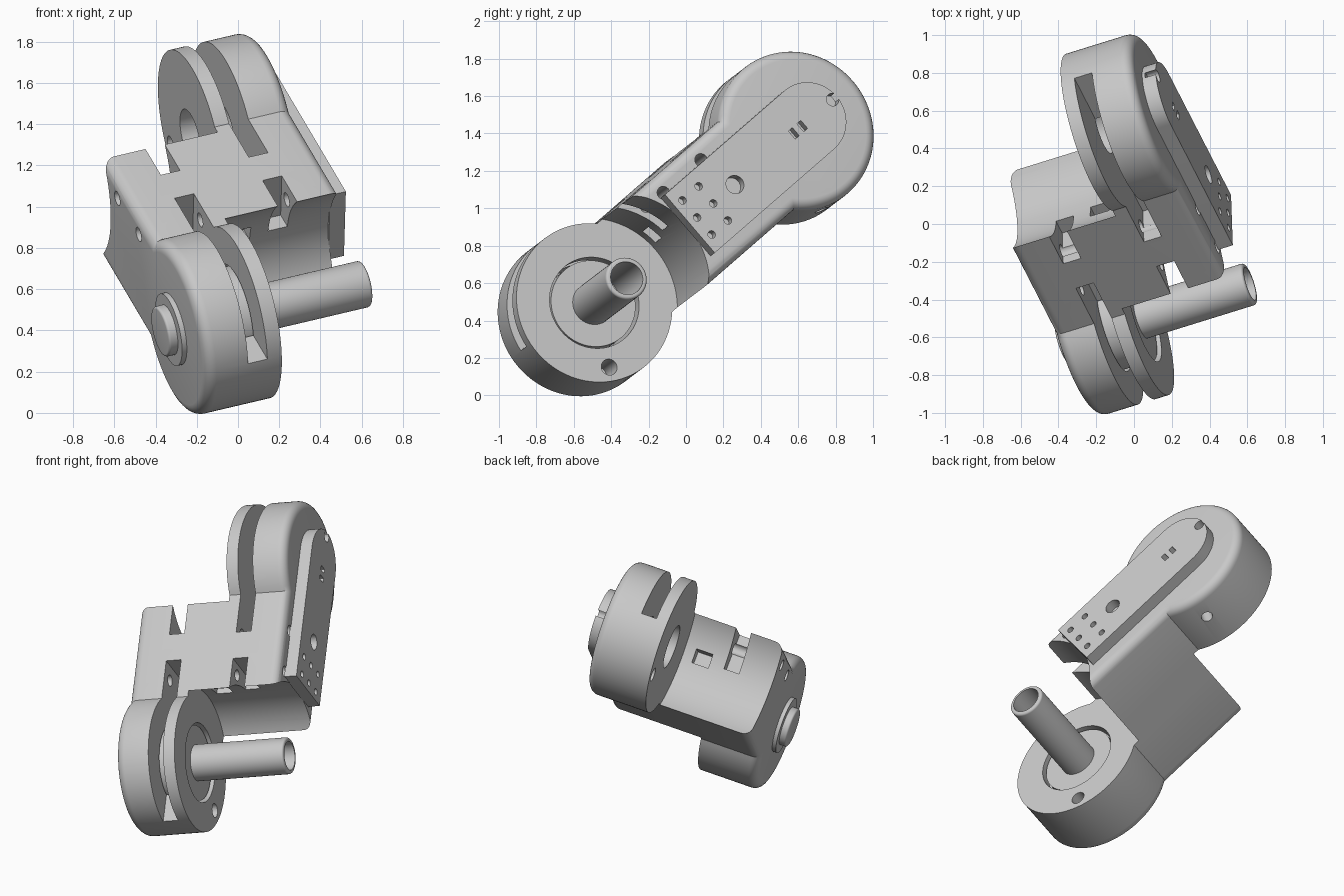
import bpy, bmesh
from math import sin, cos, pi, asin, radians
from mathutils import Matrix, Vector

cube = bpy.data.objects.get("Cube")
if cube:
    bpy.data.objects.remove(cube, do_unlink=True)

# One grey material
grey = bpy.data.materials.new("machined grey")
grey.use_nodes = True
TONE = (0.58, 0.58, 0.58, 1)
grey.diffuse_color = TONE
grey.node_tree.nodes["Principled BSDF"].inputs["Base Color"].default_value = TONE

# Local frame: x = joint axis, y = arm length, z = arm thickness
axis = Vector((0.932, 0.289, 0.219)).normalized()
along = Vector((-0.362, 0.705, 0.613))
thick = axis.cross(along).normalized()
along = thick.cross(axis)
PLACE = Matrix((axis, along, thick)).transposed().to_4x4()
PLACE.translation = (0.055, -0.49, 0.495)

SPAN, R, HALF, CLEAR = 1.305, 0.435, 0.31, 0.464
OUTER, LIP = -0.395, 0.2
# Half turn that maps the lower joint onto the upper joint
TURN = Matrix.Translation((LIP, SPAN, 0)) @ Matrix.Rotation(pi, 4, 'Z')


def finish(name, bm):
    bmesh.ops.recalc_face_normals(bm, faces=bm.faces)
    mesh = bpy.data.meshes.new(name)
    bm.to_mesh(mesh)
    bm.free()
    mesh.materials.append(grey)
    ob = bpy.data.objects.new(name, mesh)
    bpy.context.collection.objects.link(ob)
    return ob


def prism(name, outline, x0, x1, round_x=None, radius=0.0):
    """Extrude a (y, z) outline along x, optionally rounding the rim at round_x."""
    bm = bmesh.new()
    face = bm.faces.new([bm.verts.new((x0, y, z)) for y, z in outline])
    moved = bmesh.ops.extrude_face_region(bm, geom=[face])["geom"]
    for v in moved:
        if isinstance(v, bmesh.types.BMVert):
            v.co.x = x1
    if round_x is not None:
        rim = [e for e in bm.edges if all(abs(v.co.x - round_x) < 1e-5 for v in e.verts)]
        bmesh.ops.bevel(bm, geom=rim, offset=radius, segments=6, profile=0.5, affect='EDGES')
    return finish(name, bm)


def arc(y, z, r, start, end, n):
    return [(y + r * cos(start + (end - start) * i / n),
             z + r * sin(start + (end - start) * i / n)) for i in range(n + 1)]


def disc(name, y, z, r, x0, x1, n=48, round_x=None, radius=0.0):
    return prism(name, arc(y, z, r, 0, 2 * pi, n)[:-1], x0, x1, round_x, radius)


def box(name, x, y, z):
    return prism(name, [(y[0], z[0]), (y[1], z[0]), (y[1], z[1]), (y[0], z[1])], *x)


def turned(ob):
    ob.data.transform(TURN)
    return ob


def combine(ob, tool, op='DIFFERENCE'):
    tool.hide_render = True
    mod = ob.modifiers.new("cut", 'BOOLEAN')
    mod.operation, mod.solver, mod.object = op, 'EXACT', tool
    bpy.context.view_layer.objects.active = ob
    bpy.ops.object.modifier_apply(modifier=mod.name)
    bpy.data.objects.remove(tool, do_unlink=True)


# Housing: two round-ended arms, one turned against the other
a = asin(HALF / R)
side = arc(0, 0, R, a, 2 * pi - a, 72) + [(1.1, -HALF), (1.1, HALF)]
housing = prism("housing", side, OUTER, 0.19, OUTER, 0.055)
upper = turned(prism("upper_arm", side, OUTER, 0.19, OUTER, 0.055))
combine(housing, upper, 'UNION')

# Features repeated at both joints
for place in (lambda ob: ob, turned):
    # Curved clearance for the neighbouring link
    combine(housing, place(disc("clearance", 0, 0, CLEAR, 0, 1.0, 96)))
    # Clamp slot and screw pocket
    combine(housing, place(box("slot", (-0.175, -0.075), (-0.6, 0.57), (0.06, 0.6))))
    combine(housing, place(box("pocket", (-0.175, -0.075), (0.755, 1.1), (0.06, 0.6))))
    # Small window in the clearance wall
    combine(housing, place(box("window", (0.07, 0.18), (0.3, 0.54), (0.03, 0.12))))

# Clamp screw holes, right through
for y in (0.48, 0.766):
    combine(housing, disc("screw_hole", y, 0.215, 0.036, -0.6, 0.8, 24))

# Bores and dowel holes
combine(housing, disc("bearing_bore", 0, 0, 0.25, -0.33, 0.1, 64))
combine(housing, disc("upper_bore", SPAN, 0, 0.14, 0.1, 0.5, 48))
combine(housing, disc("lower_dowel", -0.175, -0.312, 0.044, -0.2, 0.1, 24))
combine(housing, disc("upper_dowel", SPAN + 0.25, -0.25, 0.044, 0.1, 0.35, 24))

# Radial hole under the upper joint
radial = disc("radial_hole", 0, 0, 0.036, 0.3, 0.6, 24)
radial.data.transform(Matrix.Translation((0.42, SPAN, 0))
                      @ Matrix.Rotation(radians(-18), 4, 'X')
                      @ Matrix.Rotation(pi / 2, 4, 'Y'))
combine(housing, radial)

# Bearing, shaft and hub
bearing = disc("bearing", 0, 0, 0.236, -0.34, -0.02, 64)
shaft = disc("shaft", 0, 0, 0.115, -0.3, 0.6, 48, 0.6, 0.015)
combine(shaft, disc("shaft_bore", 0, 0, 0.09, 0.15, 0.8))
flange = disc("hub_flange", 0, 0, 0.18, OUTER - 0.025, OUTER + 0.02, 48)
cap = disc("hub_cap", 0, 0, 0.125, OUTER - 0.07, OUTER, 48, OUTER - 0.07, 0.012)

# Cover plate on the upper arm
W = 0.205
plate = prism("cover_plate", arc(1.36, 0, W, -pi / 2, pi / 2, 32) + [(0.45, W), (0.45, -W)],
              0.59, 0.672)
for y in (0.505, 0.628):
    for z in (-0.12, 0, 0.12):
        combine(plate, disc("plate_hole", y, z, 0.021, 0.62, 0.8, 20))
combine(plate, disc("sight_hole", 0.793, 0, 0.05, 0.61, 0.8, 32))
combine(plate, disc("end_notch", 1.535, 0, 0.035, 0.61, 0.8, 24))
for y in (1.24, 1.304):
    combine(plate, box("plate_slot", (0.62, 0.8), (y - 0.015, y + 0.015), (-0.028, 0.028)))

# Shade and place every part
for ob in (housing, bearing, shaft, flange, cap, plate):
    ob.data.transform(PLACE)
    bpy.ops.object.select_all(action='DESELECT')
    ob.select_set(True)
    bpy.context.view_layer.objects.active = ob
    bpy.ops.object.shade_smooth_by_angle(angle=radians(30))
